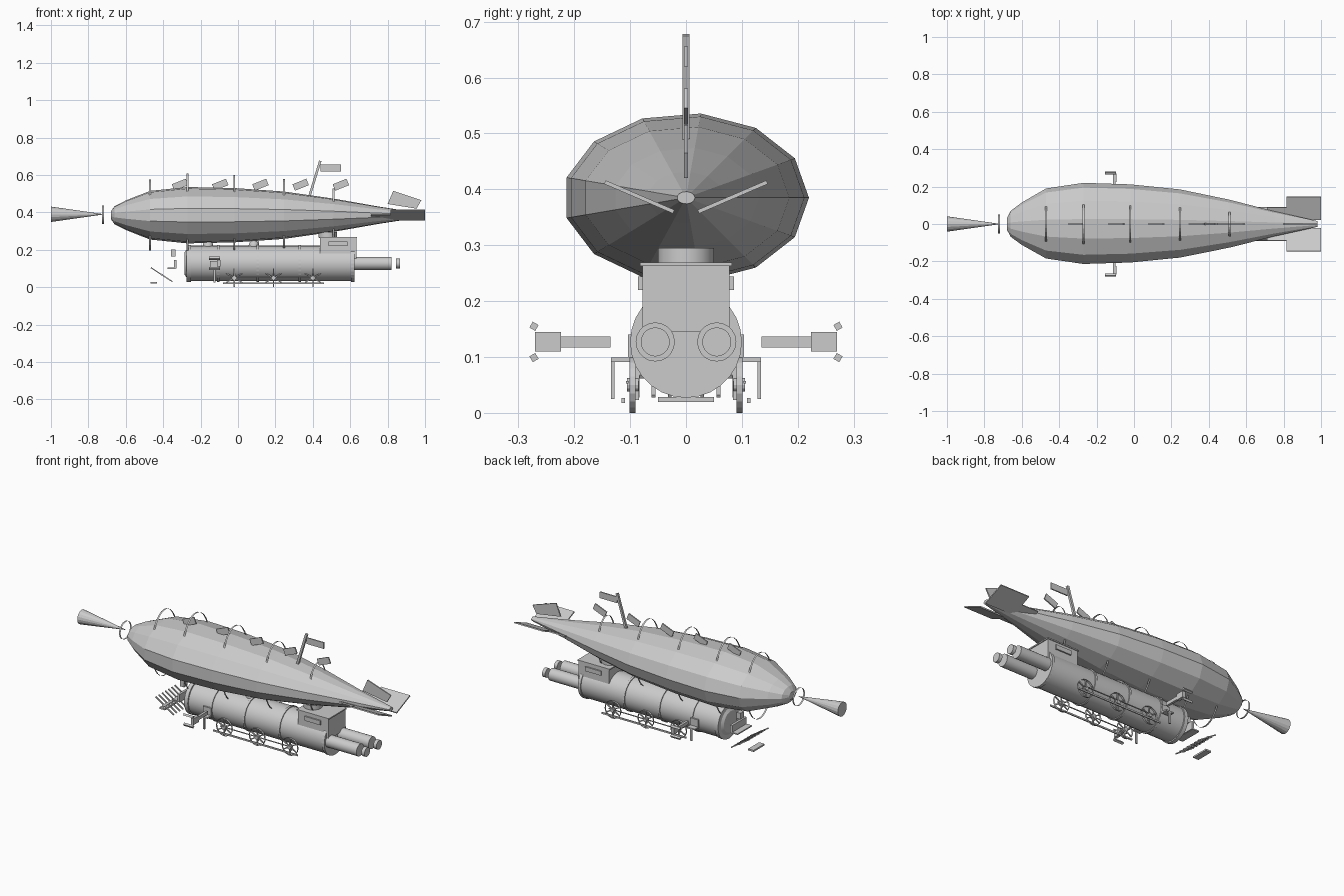
import bpy, bmesh
from math import sin, cos, pi, radians
from mathutils import Matrix, Vector

cube = bpy.data.objects.get("Cube")
if cube:
    bpy.data.objects.remove(cube, do_unlink=True)

mat = bpy.data.materials.new("plain_grey")
mat.use_nodes = True
GREY = (0.6, 0.6, 0.6, 1)
mat.diffuse_color = GREY
mat.node_tree.nodes["Principled BSDF"].inputs["Base Color"].default_value = GREY


def finish(name, bm):
    me = bpy.data.meshes.new(name)
    bmesh.ops.recalc_face_normals(bm, faces=bm.faces)
    bm.to_mesh(me)
    bm.free()
    me.materials.append(mat)
    ob = bpy.data.objects.new(name, me)
    bpy.context.collection.objects.link(ob)
    return ob


def smooth(ob):
    bpy.ops.object.select_all(action="DESELECT")
    ob.select_set(True)
    bpy.context.view_layer.objects.active = ob
    bpy.ops.object.shade_smooth_by_angle(angle=radians(30))


def loft(name, stations, n, y=0, z=0, caps=True, axis="x"):
    """Elliptical rings (position, half width, half height) joined along an axis."""
    bm = bmesh.new()
    rings = []
    for p, a, b in stations:
        ring = []
        for i in range(n):
            t = 2 * pi * i / n
            u, w = a * cos(t), b * sin(t)
            ring.append(bm.verts.new((p, y + u, z + w) if axis == "x" else (y + u, p, z + w)))
        rings.append(ring)
    for r, q in zip(rings, rings[1:]):
        for i in range(n):
            j = (i + 1) % n
            bm.faces.new((r[i], r[j], q[j], q[i]))
    if caps:
        bm.faces.new(rings[0])
        bm.faces.new(rings[-1])
    return finish(name, bm)


def box(name, loc, size, tilt=0, roll=0):
    """Box, tilted up toward +x by tilt and rolled about x, in degrees."""
    bm = bmesh.new()
    m = (Matrix.Translation(loc) @ Matrix.Rotation(radians(-tilt), 4, "Y")
         @ Matrix.Rotation(radians(roll), 4, "X") @ Matrix.Diagonal((*size, 1)))
    bmesh.ops.create_cube(bm, size=1, matrix=m)
    return finish(name, bm)


def plate(name, points, thick):
    """Flat outline given a thickness."""
    bm = bmesh.new()
    bm.faces.new([bm.verts.new(p) for p in points])
    ob = finish(name, bm)
    mod = ob.modifiers.new("thickness", "SOLIDIFY")
    mod.thickness = thick
    mod.offset = 0
    return ob


# Gas envelope
AXIS = 0.385
hull = [(-0.68, 0.03), (-0.66, 0.07), (-0.6, 0.115), (-0.47, 0.19), (-0.27, 0.22), (-0.02, 0.212),
        (0.245, 0.185), (0.51, 0.13), (0.75, 0.068), (0.98, 0.016)]
loft("envelope", [(x, r, r * 0.69) for x, r in hull], 13, z=AXIS)

# Thin hoops standing around the envelope
for x, a, b in ((-0.47, 0.115, 0.19), (-0.27, 0.13, 0.223), (-0.02, 0.122, 0.215),
                (0.245, 0.107, 0.193), (0.51, 0.077, 0.143)):
    loft("envelope_hoop", [(x - 0.005, a, b), (x + 0.005, a, b)], 32, z=AXIS, caps=False)

# Nose cone and ring
loft("nose_cone", [(-1, 0.041, 0.041), (-0.72, 0.001, 0.001)], 16, z=0.39)
loft("nose_ring", [(-0.726, 0.05, 0.05), (-0.716, 0.05, 0.05)], 24, z=0.388, caps=False)

# Tail fins
for s in (1, -1):
    outline = ((0.71, 0.09), (0.815, 0.09), (0.815, 0.145), (1, 0.145), (1, 0.022), (0.71, 0.022))
    plate("side_fin", [(x, s * y, 0.36 + (y - 0.022) * 0.43) for x, y in outline], 0.007)
plate("top_fin", [(0.83, 0, 0.515), (0.98, 0, 0.465), (0.955, 0, 0.42), (0.8, 0, 0.445)], 0.007)

# Small pennants, mast and flag
for i in range(5):
    box("pennant", (-0.31 + i * 0.215, 0, 0.548), (0.08, 0.007, 0.037), tilt=22)
box("mast", (0.41, 0, 0.578), (0.013, 0.013, 0.205), tilt=-17)
box("mast_flag", (0.495, 0, 0.638), (0.11, 0.007, 0.036))

# Boiler with straps and front rim
BZ = 0.127
smooth(loft("boiler", [(-0.25, 0.095, 0.095), (0.62, 0.095, 0.095)], 28, z=BZ))
smooth(loft("boiler_front_rim", [(-0.275, 0.1, 0.1), (-0.252, 0.1, 0.1)], 28, z=BZ))
smooth(loft("boiler_door", [(-0.285, 0.06, 0.06), (-0.275, 0.075, 0.075)], 28, z=BZ))
for x in (-0.105, 0.105, 0.33):
    loft("boiler_strap", [(x - 0.006, 0.1, 0.1), (x + 0.006, 0.1, 0.1)], 28, z=BZ)
loft("boiler_back_rim", [(0.605, 0.1, 0.1), (0.622, 0.1, 0.1)], 28, z=BZ)

# Domes between boiler and envelope
for x in (-0.16, 0.085):
    bm = bmesh.new()
    bmesh.ops.create_uvsphere(bm, u_segments=16, v_segments=8, radius=0.028,
                              matrix=Matrix.Translation((x, 0, 0.222)))
    smooth(finish("boiler_dome", bm))
box("boiler_strut", (0.105, 0, 0.235), (0.012, 0.012, 0.04))

# Cab, roof, side plates and saddle
box("cab", (0.535, 0, 0.205), (0.195, 0.155, 0.12))
box("cab_roof", (0.535, 0, 0.266), (0.205, 0.164, 0.007))
for s in (1, -1):
    box("cab_side_plate", (0.535, s * 0.082, 0.232), (0.1, 0.008, 0.025))
bm = bmesh.new()
bmesh.ops.create_cone(bm, cap_ends=True, segments=20, radius1=0.05, radius2=0.05, depth=0.03,
                      matrix=Matrix.Translation((0.48, 0, 0.28)))
smooth(finish("envelope_saddle", bm))

# Twin exhaust pipes with end caps
for s in (1, -1):
    smooth(loft("exhaust_pipe", [(0.615, 0.035, 0.035), (0.82, 0.035, 0.035)], 20, y=s * 0.055, z=BZ))
    smooth(loft("exhaust_cap", [(0.845, 0.026, 0.026), (0.865, 0.026, 0.026)], 20, y=s * 0.055, z=BZ))

# Spoked wheels, hangers and coupling rods
for s in (1, -1):
    for x in (-0.02, 0.19, 0.4):
        loft("wheel_rim", [(s * 0.09, 0.05, 0.05), (s * 0.101, 0.05, 0.05)], 20, y=x, z=0.05,
             caps=False, axis="y")
        for k in range(3):
            box("wheel_spoke", (x, s * 0.096, 0.05), (0.098, 0.006, 0.006), tilt=30 + 60 * k)
        loft("wheel_hub", [(s * 0.085, 0.012, 0.012), (s * 0.106, 0.012, 0.012)], 12, y=x, z=0.05, axis="y")
        box("rod_hanger", (x, s * 0.087, 0.04), (0.006, 0.006, 0.034))
    box("coupling_rod", (0.19, s * 0.112, 0.022), (0.54, 0.006, 0.009))
    box("drive_rod", (0.19, s * 0.105, 0.055), (0.46, 0.005, 0.004))

# Side steps and outrigger guns
for s in (1, -1):
    box("step_arm", (-0.125, s * 0.116, 0.095), (0.05, 0.037, 0.008))
    box("step_post", (-0.125, s * 0.131, 0.06), (0.012, 0.007, 0.07))
    box("step_mount", (-0.125, s * 0.1, 0.118), (0.05, 0.008, 0.045))
    box("outrigger_arm", (-0.105, s * 0.18, 0.127), (0.014, 0.09, 0.02))
    box("outrigger_block", (-0.103, s * 0.247, 0.127), (0.018, 0.047, 0.035))
    for v in (1, -1):
        box("outrigger_prong", (-0.125, s * 0.272, 0.127 + v * 0.028), (0.06, 0.012, 0.012), roll=30 * s * v)

# Sloping front guard with tines
box("guard_bar", (-0.41, 0, 0.068), (0.012, 0.2, 0.008), tilt=-33)
for i in range(7):
    box("guard_tine", (-0.408, (i - 3) * 0.029, 0.067), (0.137, 0.007, 0.006), tilt=-33)
box("front_plate", (-0.45, 0, 0.024), (0.035, 0.1, 0.009))

# Front lamp and bumper bracket
box("front_lamp", (-0.347, 0, 0.183), (0.025, 0.03, 0.036))
box("bumper_post", (-0.335, 0, 0.122), (0.014, 0.13, 0.045))
box("bumper_shelf", (-0.355, 0, 0.102), (0.042, 0.13, 0.007))
